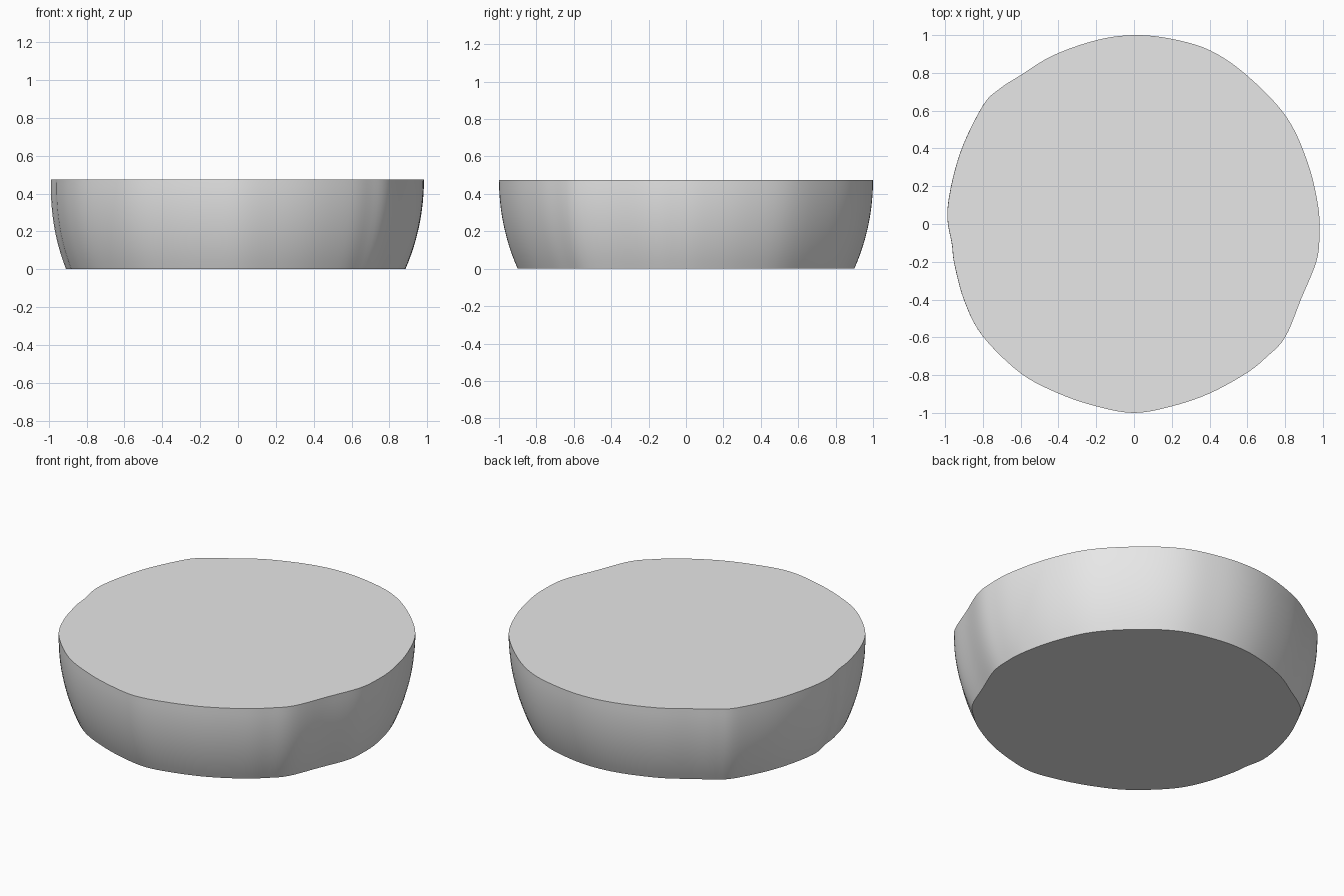
import bpy
import bmesh
import math
from mathutils import Vector

if "Cube" in bpy.data.objects:
    bpy.data.objects.remove(bpy.data.objects["Cube"])

HEIGHT = 0.475
STEPS = 5      # subdivisions between outline points
RINGS = 12     # levels up the side

# Rim outline, clockwise from the back
RIM = [(0, 1), (.2, .98), (.405, .918), (.6, .785), (.805, .57), (.918, .33),
       (.974, .1), (.982, -.06), (.965, -.2), (.886, -.394), (.8, -.6),
       (.7, -.706), (.595, -.79), (.4, -.897), (.2, -.965), (0, -1),
       (-.2, -.965), (-.4, -.897), (-.6, -.79), (-.8, -.595), (-.897, -.41),
       (-.95, -.214), (-.963, -.11), (-.987, .077), (-.923, .368),
       (-.8, .627), (-.71, .717), (-.6, .788), (-.43, .892), (-.2, .973)]


def smooth_loop(points, steps):
    """Closed Catmull-Rom curve through the points."""
    pts = [Vector(p) for p in points]
    n = len(pts)
    out = []
    for i in range(n):
        a, b, c, d = (pts[(i + k) % n] for k in (-1, 0, 1, 2))
        for s in range(steps):
            t = s / steps
            out.append(0.5 * (2 * b + (c - a) * t
                              + (2 * a - 5 * b + 4 * c - d) * t ** 2
                              + (3 * b - a - 3 * c + d) * t ** 3))
    return out


outline = smooth_loop(RIM, STEPS)[::-1]
bm = bmesh.new()

# Side rings follow a rounded, inward-curving wall
rings = []
for k in range(RINGS + 1):
    z = HEIGHT * k / RINGS
    scale = math.sqrt(1 - ((HEIGHT - z) / 1.09) ** 2)
    left_bulge = 0.02 * (1 - k / RINGS)
    rings.append([bm.verts.new((p.x * (scale + left_bulge * max(0, -p.x)),
                                p.y * scale, z)) for p in outline])

n = len(outline)
for low, high in zip(rings, rings[1:]):
    for i in range(n):
        j = (i + 1) % n
        bm.faces.new((low[i], low[j], high[j], high[i]))

# Flat top and bottom
bm.faces.new(rings[-1])
bm.faces.new(rings[0][::-1])
bmesh.ops.recalc_face_normals(bm, faces=bm.faces)

mesh = bpy.data.meshes.new("rounded_disc")
bm.to_mesh(mesh)
bm.free()

grey = bpy.data.materials.new("light_grey")
grey.diffuse_color = (0.8, 0.8, 0.8, 1)
grey.use_nodes = True
grey.node_tree.nodes["Principled BSDF"].inputs["Base Color"].default_value = grey.diffuse_color
mesh.materials.append(grey)

disc = bpy.data.objects.new("rounded_disc", mesh)
bpy.context.collection.objects.link(disc)
bpy.context.view_layer.objects.active = disc
disc.select_set(True)
bpy.ops.object.shade_smooth_by_angle(angle=math.radians(35))
